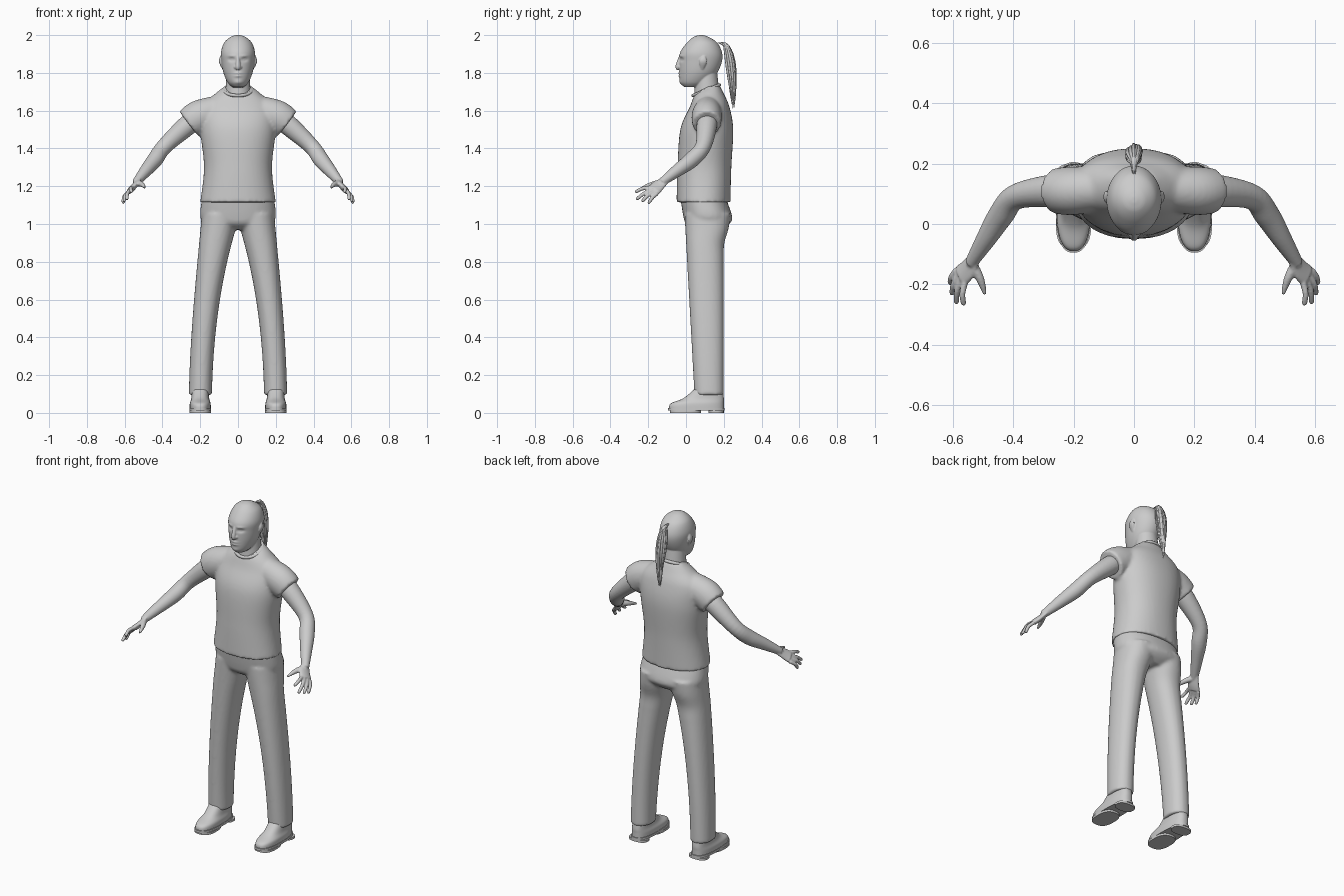
import bpy, bmesh, math, random
from mathutils import Vector

random.seed(4)
cube = bpy.data.objects.get("Cube")
if cube:
    bpy.data.objects.remove(cube)

grey = bpy.data.materials.new("plain grey")
grey.use_nodes = True
colour = (.6, .6, .6, 1)
grey.diffuse_color = colour
grey.node_tree.nodes["Principled BSDF"].inputs["Base Color"].default_value = colour


def spline(rows, steps):
    """Catmull-Rom curve through rows of numbers."""
    rows = [Vector(row) for row in rows]
    result = []
    for i in range(len(rows) - 1):
        start, end = rows[i], rows[i + 1]
        before, after = rows[max(i - 1, 0)], rows[min(i + 2, len(rows) - 1)]
        for j in range(steps):
            t = j / steps
            leave, arrive = (end - before) / 2, (after - start) / 2
            bend = start - end
            result.append(start + leave * t - (3 * bend + 2 * leave + arrive) * t ** 2
                          + (2 * bend + leave + arrive) * t ** 3)
    return result + [rows[-1]]


def skin(bm, rings, both):
    """Bridge rings of points, cap the ends, and optionally mirror."""
    for sign in ((1, -1) if both else (1,)):
        loops = [[bm.verts.new((sign * p.x, p.y, p.z)) for p in ring] for ring in rings]
        for lower, upper in zip(loops, loops[1:]):
            for i in range(len(lower)):
                bm.faces.new((lower[i - 1], lower[i], upper[i], upper[i - 1]))
        bm.faces.new(loops[0])
        bm.faces.new(loops[-1])


def circle(sides):
    return [(math.cos(math.tau * i / sides), math.sin(math.tau * i / sides)) for i in range(sides)]


def stack(bm, rows, steps=8, sides=48, both=False, power=2, centre=lambda z: 0):
    """Level sections: height, half width, front y, back y."""
    def squared(value):
        return math.copysign(abs(value) ** (2 / power), value)
    rings = []
    for z, width, front, back in spline(rows, steps):
        middle, depth = (front + back) / 2, (back - front) / 2
        rings.append([Vector((centre(z) + width * squared(c), middle + depth * squared(s), z))
                      for c, s in circle(sides)])
    skin(bm, rings, both)


def tube(bm, rows, side=(1, 0, 0), flat=1, sides=16, both=False):
    """Sections across a path: x, y, z, radius along side; flat scales the other radius."""
    points = spline(rows, 6)
    rings = []
    for i, p in enumerate(points):
        ahead, behind = points[min(i + 1, len(points) - 1)], points[max(i - 1, 0)]
        tangent = (ahead - behind).to_3d().normalized()
        u = Vector(side)
        u = (u - tangent * u.dot(tangent)).normalized()
        v = tangent.cross(u) * flat
        rings.append([p.to_3d() + (u * c + v * s) * p.w for c, s in circle(sides)])
    skin(bm, rings, both)


def finish(name, bm, voxel=0, smooth=0):
    bmesh.ops.recalc_face_normals(bm, faces=bm.faces[:])
    mesh = bpy.data.meshes.new(name)
    bm.to_mesh(mesh)
    bm.free()
    mesh.materials.append(grey)
    part = bpy.data.objects.new(name, mesh)
    bpy.context.collection.objects.link(part)
    bpy.ops.object.select_all(action='DESELECT')
    part.select_set(True)
    bpy.context.view_layer.objects.active = part
    bpy.ops.object.shade_smooth_by_angle(angle=math.radians(50))
    if voxel:
        merge = part.modifiers.new("merge", 'REMESH')
        merge.mode, merge.voxel_size, merge.use_smooth_shade = 'VOXEL', voxel, True
        soften = part.modifiers.new("soften", 'SMOOTH')
        soften.iterations = smooth


# Shirt: torso and sleeves
bm = bmesh.new()
stack(bm, [(1.115, .2, -.05, .235), (1.3, .18, -.045, .24), (1.5, .2, -.03, .25),
           (1.62, .19, .02, .23), (1.69, .12, .05, .2), (1.73, .07, .1, .18)], power=2.2)
tube(bm, [(.07, .12, 1.61, .07), (.2, .11, 1.57, .08), (.26, .11, 1.53, .075)],
     side=(0, 1, 0), flat=1.1, sides=32, both=True)
finish("shirt", bm, voxel=.009, smooth=5)

# Collar band
bpy.ops.mesh.primitive_torus_add(major_radius=.075, minor_radius=.009,
                                 location=(0, .107, 1.708), rotation=(.38, 0, 0))
collar = bpy.context.object
collar.name = "collar"
collar.data.materials.append(grey)
bpy.ops.object.shade_smooth()


# Trousers: pelvis, and legs that widen and close in with height
def leg_section(z):
    seat = .04 * math.exp(-((z - 1.03) / .08) ** 2)
    return z, .061 + .035 * z ** 3, .05 - .055 * z, .2 + seat


bm = bmesh.new()
stack(bm, [(1.14, .19, -.03, .21), (1.04, .2, -.014, .244), (1, .17, 0, .23), (.97, .1, .04, .19)],
      power=2.3)
stack(bm, [leg_section(.095 + i * .08) for i in range(13)], both=True, power=2.2,
      centre=lambda z: .2 - .1 * z * z)
finish("trousers", bm, voxel=.009, smooth=4)


# Shoes: rounded uppers over a flat sole and heel
def foot_centre(z):
    return .2


bm = bmesh.new()
stack(bm, [(.02, .056, -.09, .2), (.05, .055, -.08, .2), (.08, .047, -.01, .2), (.14, .044, .06, .19)],
      both=True, power=2.5, centre=foot_centre)
finish("shoe_uppers", bm)
bm = bmesh.new()
for bottom, top, front, back in ((.012, .026, -.095, .205), (0, .013, -.085, .08), (0, .013, .12, .2)):
    stack(bm, [(z, .058, front, back) for z in (bottom, top)],
          steps=1, both=True, power=2.6, centre=foot_centre)
finish("shoe_soles", bm)

# Arms and palms
bm = bmesh.new()
across = Vector((.49, .69, -.54))
tube(bm, [(.2, .11, 1.57, .05), (.27, .11, 1.52, .054), (.39, .09, 1.41, .042),
          (.44, .03, 1.34, .042), (.49, -.05, 1.28, .033), (.54, -.13, 1.22, .021)],
     side=across, sides=24, both=True)
knuckle = Vector((.573, -.172, 1.177))
tube(bm, [(.52, -.1, 1.24, .022), (.55, -.15, 1.2, .036), (*knuckle, .038)],
     side=across, flat=.42, both=True)

# Fingers fan out from the knuckles, and the thumb leaves the palm
fingertips = [(.565, -.27, 1.17), (.59, -.265, 1.13), (.605, -.235, 1.12), (.61, -.2, 1.11)]
for i, tip in enumerate(fingertips):
    base, tip = knuckle + across * (i - 1.5) * .019, Vector(tip)
    middle = base.lerp(tip, .5) + Vector((.006, 0, .006))
    tube(bm, [(*base, .011), (*middle, .01), (*base.lerp(tip, .9), .009), (*tip, .004)], both=True)
tube(bm, [(.54, -.125, 1.22, .018), (.51, -.18, 1.21, .014), (.493, -.233, 1.193, .006)], both=True)
finish("arms_and_hands", bm, voxel=.0045, smooth=3)

# Head, with the face pressed into shape by soft bumps
bm = bmesh.new()
stack(bm, [(1.725, .03, -.01, .08), (1.75, .055, -.03, .12), (1.8, .077, -.035, .165),
           (1.86, .088, -.035, .19), (1.91, .09, -.03, .19), (1.96, .073, .005, .165),
           (1.99, .04, .04, .12), (2, .01, .07, .09)], steps=10, sides=96)


def bump(x, z, wide, tall, push):
    for vert in bm.verts:
        if vert.co.y < .06:
            across_face, up_face = (abs(vert.co.x) - x) / wide, (vert.co.z - z) / tall
            vert.co.y -= push * math.exp(-across_face ** 2 - up_face ** 2)


bump(x=.034, z=1.87, wide=.016, tall=.009, push=-.011)
bump(x=.034, z=1.87, wide=.009, tall=.004, push=.006)
bump(x=.033, z=1.89, wide=.022, tall=.006, push=.004)
for lip in (1.783, 1.798):
    bump(x=0, z=lip, wide=.02, tall=.005, push=.007)
bump(x=0, z=1.75, wide=.02, tall=.01, push=.004)

# Neck, nose, nostrils and ears
stack(bm, [(1.62, .075, .035, .19), (1.7, .067, .045, .177), (1.8, .06, .05, .165)])
tube(bm, [(0, -.028, 1.89, .008), (0, -.043, 1.835, .013), (0, -.036, 1.82, .01)])
tube(bm, [(.013, -.03, 1.84, .004), (.014, -.034, 1.83, .008), (.012, -.03, 1.82, .004)], both=True)
tube(bm, [(.08, .085, 1.82, .008), (.093, .09, 1.86, .02), (.09, .095, 1.89, .008)],
     side=(0, 1, 0), flat=.4, both=True)
finish("head", bm, voxel=.0035, smooth=3)


# Ponytail: a core and a bundle of tapering strands that swell, then gather
def hair(bm, angle, spread, length, thickness):
    rows = []
    for i in range(11):
        t = i / 10
        swell = spread * (.2 + .8 * math.sin(math.pi * t))
        rows.append((swell * math.cos(angle), .17 + .08 * t ** .35 + swell * math.sin(angle),
                     1.96 - length * t ** 1.5, thickness * (.1 + math.sin(math.pi * t) ** .5)))
    tube(bm, rows, sides=8)


bm = bmesh.new()
hair(bm, angle=0, spread=0, length=.33, thickness=.018)
for strand in range(22):
    hair(bm, angle=strand * 2.4, spread=random.uniform(.012, .027),
         length=random.uniform(.27, .355), thickness=.006)
finish("ponytail", bm)
